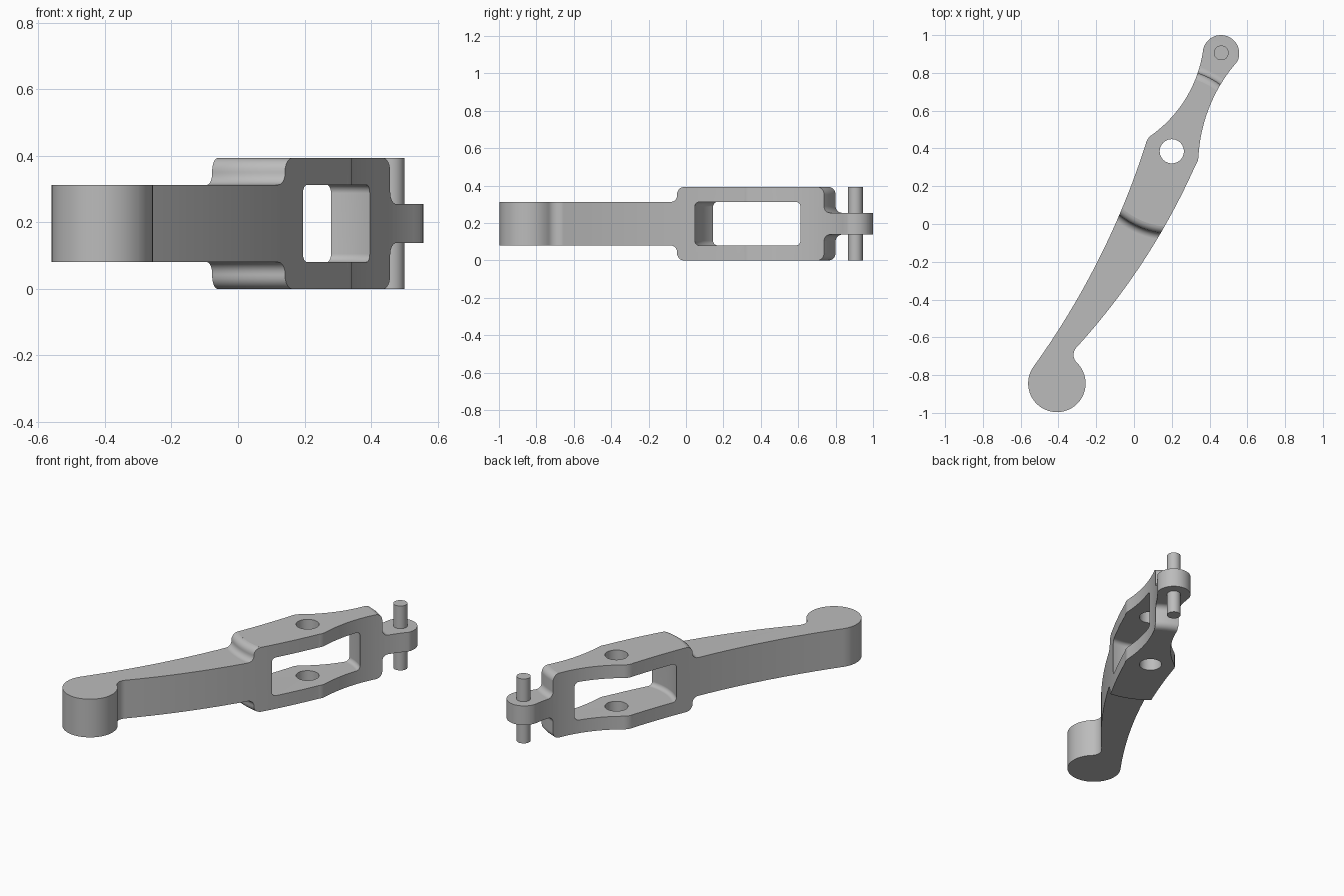
import bpy, bmesh, math
from mathutils import Vector

if "Cube" in bpy.data.objects:
    bpy.data.objects.remove(bpy.data.objects["Cube"], do_unlink=True)

HEIGHT = 0.393
PIVOT = Vector((0.2, 0.385))
PIN = Vector((0.462, 0.906))
AXIS = math.radians(63.5)      # direction of the lever from pivot to pin
ARM_TOP, TIP_TOP = 0.313, 0.255

metal = bpy.data.materials.new("plain grey metal")
GREY = (0.5, 0.5, 0.5, 1)
metal.use_nodes = True
metal.diffuse_color = GREY
metal.node_tree.nodes["Principled BSDF"].inputs["Base Color"].default_value = GREY


def make_object(name, bm):
    bmesh.ops.recalc_face_normals(bm, faces=bm.faces)
    mesh = bpy.data.meshes.new(name)
    bm.to_mesh(mesh)
    bm.free()
    mesh.materials.append(metal)
    ob = bpy.data.objects.new(name, mesh)
    bpy.context.collection.objects.link(ob)
    return ob


def arc3(a, b, c, n):
    """Points on the arc from a through b to c, without the last one."""
    a, b, c = Vector(a), Vector(b), Vector(c)
    u, v = b - a, c - a
    d = 2 * u.cross(v)
    centre = a + Vector((v.y * u.length_squared - u.y * v.length_squared,
                         u.x * v.length_squared - v.x * u.length_squared)) / d
    start = math.atan2(*(a - centre).yx)
    end = math.atan2(*(c - centre).yx)
    sweep = (end - start) % math.tau
    if d < 0:
        sweep -= math.tau
    r = (a - centre).length
    return [centre + r * Vector((math.cos(start + sweep * i / n), math.sin(start + sweep * i / n)))
            for i in range(n)]


def fillet(cx, cz, r, a0, a1, n=6):
    angles = [math.radians(a0 + (a1 - a0) * i / n) for i in range(n + 1)]
    return [(cx + r * math.cos(a), cz + r * math.sin(a)) for a in angles]


def prism(name, outline, z0, z1):
    bm = bmesh.new()
    face = bm.faces.new([bm.verts.new((p[0], p[1], z0)) for p in outline])
    grown = bmesh.ops.extrude_face_region(bm, geom=[face], use_keep_orig=True)
    bmesh.ops.translate(bm, vec=(0, 0, z1 - z0),
                        verts=[v for v in grown["geom"] if isinstance(v, bmesh.types.BMVert)])
    return make_object(name, bm)


def disc(name, centre, r, z0, z1, n=48):
    ring = [centre + r * Vector((math.cos(math.tau * i / n), math.sin(math.tau * i / n)))
            for i in range(n)]
    return prism(name, ring, z0, z1)


def lathe(name, profile_at, angles, closed=False):
    """Sweep an (r, z) profile around the pivot axis."""
    bm = bmesh.new()
    rings = [[bm.verts.new((PIVOT.x + r * math.cos(a), PIVOT.y + r * math.sin(a), z))
              for r, z in profile_at(a)] for a in angles]
    pairs = list(zip(rings, rings[1:]))
    if closed:
        pairs.append((rings[-1], rings[0]))
    else:
        bm.faces.new(rings[0])
        bm.faces.new(rings[-1])
    for p, q in pairs:
        for i in range(len(p)):
            j = (i + 1) % len(p)
            bm.faces.new((p[i], p[j], q[j], q[i]))
    return make_object(name, bm)


def shoulder_cutter(name, floor, middle, flip):
    """Removes stock outside the thick hub, leaving a rounded step."""
    r, f, edge = 0.04, 0.035, 0.437
    prof = [(edge - r, 0.6)] + fillet(edge - r, HEIGHT - r, r, 86, 0)
    prof += fillet(edge + f, floor + f, f, 180, 270) + [(1.7, floor), (1.7, 0.6)]
    if flip:
        prof = [(x, HEIGHT - z) for x, z in prof]
    angles = [middle + math.radians(-45 + 3 * i) for i in range(31)]
    return lathe(name, lambda a: prof, angles)


def window_profile(a):
    """Box section with rounded outer corners; the reach differs at each end."""
    reach = 0.30 if math.cos(a - AXIS) > 0 else 0.338
    low, f = HEIGHT - ARM_TOP, 0.025
    return ([(0.04, low)] + fillet(reach - f, low + f, f, -90, 0)
            + fillet(reach - f, ARM_TOP - f, f, 0, 90) + [(0.04, ARM_TOP)])


# Plan outline of the lever, clockwise from the round foot
outline = []
for a, b, c, n in [
    ((-.531, -.754), (-.182, -.177), (.061, .42), 24),   # long left edge
    ((.061, .42), (.074, .452), (.098, .474), 5),        # left hub corner
    ((.098, .474), (.283, .68), (.367, .929), 20),       # left neck
    ((.367, .929), (.462, 1.0), (.547, .86), 28),        # pin eye
    ((.547, .86), (.394, .606), (.341, .352), 20),       # right neck
    ((.341, .352), (.336, .33), (.325, .31), 5),         # right hub corner
    ((.325, .31), (.034, -.22), (-.304, -.653), 24),     # long right edge
    ((-.304, -.653), (-.32, -.69), (-.304, -.733), 10),  # notch
    ((-.304, -.733), (-.408, -.996), (-.531, -.754), 44),  # foot
]:
    outline += arc3(a, b, c, n)
lever = prism("lever_arm", outline, 0, HEIGHT)

# Cutters: stepped shoulders, through window and pivot hole
cutters = [lathe("window_cutter", window_profile,
                 [AXIS + math.radians(1.5 + 3 * i) for i in range(120)], closed=True),
           disc("pivot_hole_cutter", PIVOT, 0.064, -0.1, HEIGHT + 0.1)]
for flip in (False, True):
    cutters.append(shoulder_cutter("arm_cutter", ARM_TOP, AXIS + math.pi, flip))
    cutters.append(shoulder_cutter("tip_cutter", TIP_TOP, AXIS, flip))
for cutter in cutters:
    cutter.hide_render = True
    mod = lever.modifiers.new("cut", "BOOLEAN")
    mod.operation = "DIFFERENCE"
    mod.solver = "EXACT"
    mod.object = cutter

# Bake the cuts and drop the cutters
bpy.context.view_layer.update()
baked = bpy.data.meshes.new_from_object(lever.evaluated_get(bpy.context.evaluated_depsgraph_get()))
lever.modifiers.clear()
lever.data = baked
for cutter in cutters:
    bpy.data.objects.remove(cutter, do_unlink=True)

# Pin through the eye
pin = disc("pin", PIN, 0.039, 0, HEIGHT)

for ob in (lever, pin):
    bpy.ops.object.select_all(action="DESELECT")
    ob.select_set(True)
    bpy.context.view_layer.objects.active = ob
    bpy.ops.object.shade_smooth_by_angle(angle=math.radians(30))
    weighted = ob.modifiers.new("even shading", "WEIGHTED_NORMAL")
    weighted.keep_sharp = True
